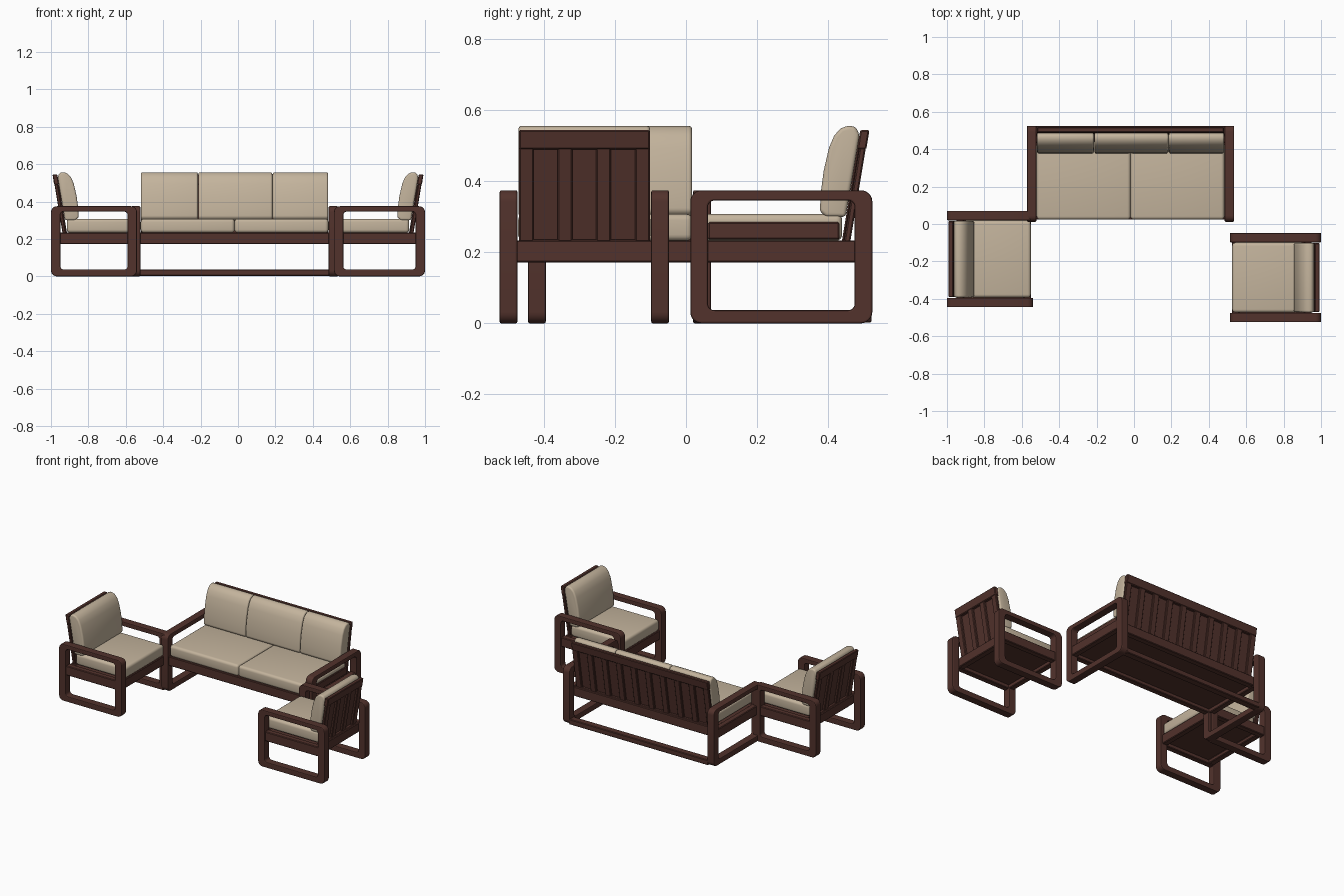
import bpy, bmesh, math
from mathutils import Matrix

if "Cube" in bpy.data.objects:
    bpy.data.objects.remove(bpy.data.objects["Cube"])


def material(name, rgb):
    m = bpy.data.materials.new(name)
    m.diffuse_color = (*rgb, 1)
    m.use_nodes = True
    m.node_tree.nodes["Principled BSDF"].inputs["Base Color"].default_value = m.diffuse_color
    return m


WOOD = material("dark brown wood", (0.084, 0.032, 0.025))
CLOTH = material("beige fabric", (0.55, 0.455, 0.335))
place = Matrix()      # where the piece of furniture being built stands
prefix = ""


def finish(bm, name, mat, bevel, segs, sharp):
    bmesh.ops.recalc_face_normals(bm, faces=bm.faces)
    edges = [e for e in bm.edges if e.calc_face_angle(0) > math.radians(28)]
    if bevel:
        bmesh.ops.bevel(bm, geom=edges, offset=bevel, segments=segs, profile=0.5,
                        affect='EDGES', clamp_overlap=True)
    for f in bm.faces:
        f.smooth = True
    for e in bm.edges:
        e.smooth = e.calc_face_angle(0) < math.radians(sharp)
    bm.transform(place)
    me = bpy.data.meshes.new(name)
    bm.to_mesh(me)
    bm.free()
    me.materials.append(mat)
    ob = bpy.data.objects.new(prefix + "_" + name, me)
    bpy.context.collection.objects.link(ob)


def prism(name, profile, x0, x1, mat=WOOD, bevel=0.004, segs=1, sharp=25):
    """Profile of (y, z) points extended from x0 to x1."""
    bm = bmesh.new()
    a = [bm.verts.new((x0, y, z)) for y, z in profile]
    b = [bm.verts.new((x1, y, z)) for y, z in profile]
    bm.faces.new(a)
    bm.faces.new(b[::-1])
    n = len(a)
    for i in range(n):
        bm.faces.new((a[i], a[(i + 1) % n], b[(i + 1) % n], b[i]))
    finish(bm, name, mat, bevel, segs, sharp)


def box(name, x0, x1, y0, y1, z0, z1, **kw):
    prism(name, [(y0, z0), (y1, z0), (y1, z1), (y0, z1)], x0, x1, **kw)


def rounded(y0, y1, z0, z1, r, steps=6):
    pts = []
    for k, (cy, cz) in enumerate([(y1 - r, z1 - r), (y0 + r, z1 - r),
                                  (y0 + r, z0 + r), (y1 - r, z0 + r)]):
        for i in range(steps + 1):
            t = math.radians(90 * (k + i / steps))
            pts.append((cy + r * math.cos(t), cz + r * math.sin(t)))
    return pts


def arm_loop(name, x0, x1, d):
    """Closed wooden loop: leg, arm rest, leg and floor runner."""
    bm = bmesh.new()
    outer = rounded(0, d, 0, 0.375, 0.032)
    inner = rounded(0.05, d - 0.05, 0.037, 0.346, 0.018)
    rings = [[bm.verts.new((x, y, z)) for y, z in pts]
             for x, pts in ((x0, outer), (x1, outer), (x1, inner), (x0, inner))]
    n = len(outer)
    for k in range(4):
        p, q = rings[k], rings[(k + 1) % 4]
        for i in range(n):
            j = (i + 1) % n
            bm.faces.new((p[i], p[j], q[j], q[i]))
    finish(bm, name, WOOD, 0.005, 2, 20)


def seat_unit(name, w, d, origin, turn, seats, backs, gaps):
    """Local frame: front at y = 0, back at y = d, centred on x = 0."""
    global place, prefix
    prefix = name
    place = Matrix.Translation(origin) @ Matrix.Rotation(math.radians(turn), 4, 'Z')
    h, t = w / 2, 0.05
    inn = h - t
    # side frames with seat-height rails
    for side, s in (("left", -1), ("right", 1)):
        xs = sorted((s * h, s * inn))
        arm_loop(side + "_arm_loop", *xs, d)
        box(side + "_seat_rail", xs[0] + 0.006, xs[1] - 0.006, 0.04, d - 0.04, 0.172, 0.234)
    # seat base
    box("front_rail", -inn - 0.005, inn + 0.005, 0.012, 0.05, 0.172, 0.234)
    box("rear_rail", -inn - 0.005, inn + 0.005, d - 0.09, d - 0.05, 0.172, 0.234)
    box("seat_board", -inn - 0.005, inn + 0.005, 0.045, d - 0.06, 0.195, 0.23, bevel=0)

    # tilted slatted backrest
    def tilted(part, x0, x1, z0, z1, near, far):
        def y(z, off):
            return d - 0.008 - off - 0.165 * (0.545 - z)
        prism(part, [(y(z0, far), z0), (y(z0, near), z0),
                     (y(z1, near), z1), (y(z1, far), z1)], x0, x1)

    b = inn - 0.004
    tilted("back_top_rail", -b, b, 0.49, 0.545, 0, 0.026)
    tilted("back_bottom_rail", -b, b, 0.19, 0.236, 0, 0.026)
    tilted("back_panel", -b + 0.01, b - 0.01, 0.23, 0.495, 0.018, 0.026)
    sw = 0.042
    for i in range(gaps + 1):
        x = -b + (2 * b - sw) * i / gaps
        tilted("back_slat_%d" % (i + 1), x, x + sw, 0.23, 0.495, 0.002, 0.02)

    # seat cushions
    c = inn - 0.002
    for i in range(seats):
        x0, x1 = -c + 2 * c * i / seats, -c + 2 * c * (i + 1) / seats
        box("seat_cushion_%d" % (i + 1), x0, x1, 0.012, d - 0.085, 0.233, 0.308,
            mat=CLOTH, bevel=0.017, segs=4, sharp=60)
    # back cushions: distance from the back edge, height
    prof = [(d - a, z) for a, z in
            ((0.148, 0.315), (0.145, 0.37), (0.137, 0.43), (0.122, 0.495), (0.107, 0.53),
             (0.088, 0.55), (0.065, 0.558), (0.045, 0.552), (0.036, 0.53), (0.075, 0.30),
             (0.13, 0.30))]
    cuts = {1: (-c, c), 3: (-c, -0.195, 0.203, c)}[backs]
    for i in range(backs):
        prism("back_cushion_%d" % (i + 1), prof, cuts[i] + 0.001, cuts[i + 1] - 0.001,
              mat=CLOTH, bevel=0.011, segs=4, sharp=60)


seat_unit("left_chair", 0.515, 0.46, (-0.54, -0.1875, 0), 90, 1, 1, 3)
seat_unit("right_chair", 0.477, 0.487, (0.513, -0.2865, 0), -90, 1, 1, 3)
seat_unit("sofa", 1.107, 0.513, (-0.0185, 0.012, 0), 0, 2, 3, 9)
# sofa only: floor rail along the back and a side board by the right arm
box("back_floor_rail", -0.51, 0.51, 0.465, 0.511, 0.002, 0.037)
box("right_side_board", 0.503, 0.515, 0.05, 0.42, 0.236, 0.285)
